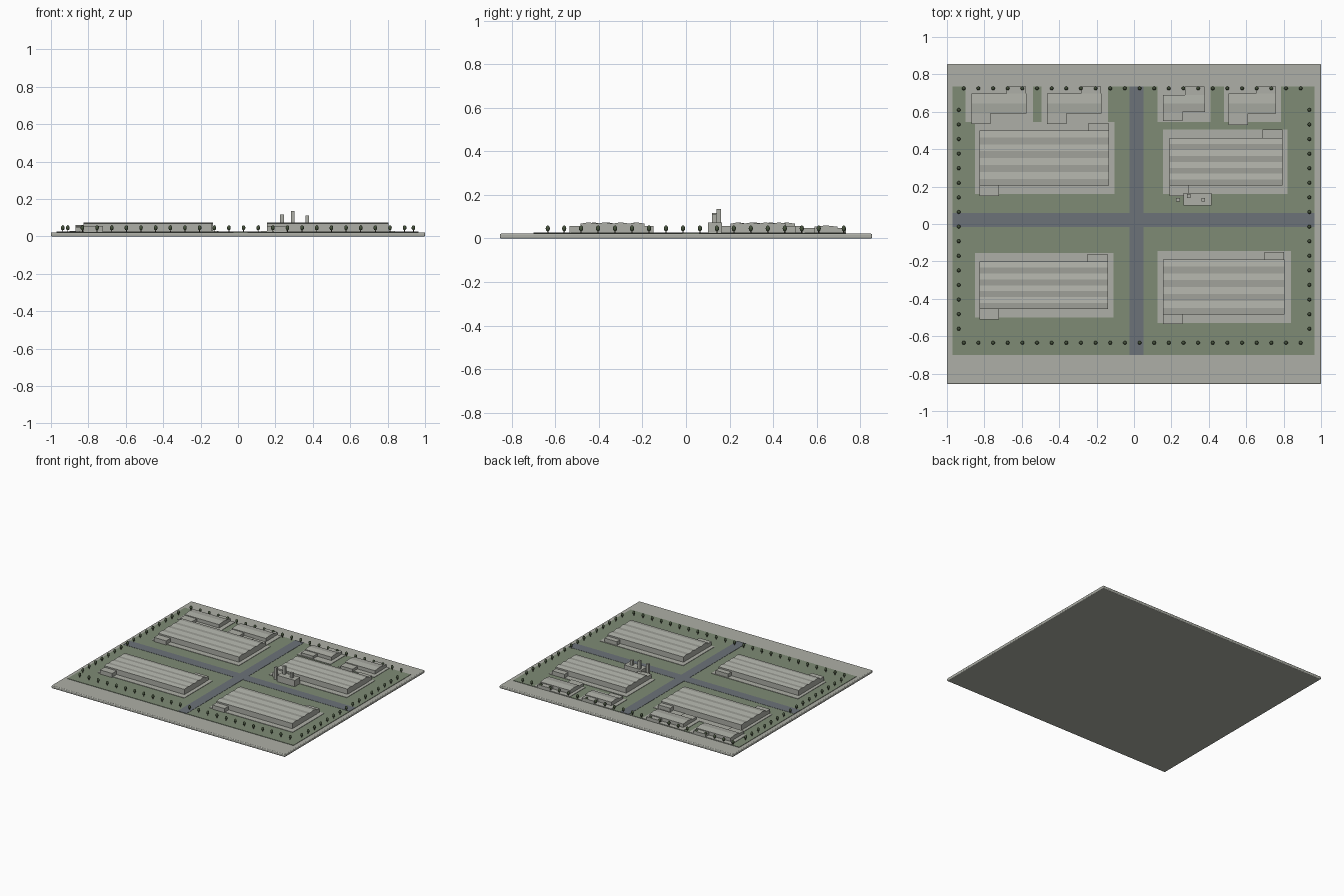
import bpy, bmesh
from mathutils import Matrix

cube = bpy.data.objects.get("Cube")
if cube:
    bpy.data.objects.remove(cube, do_unlink=True)


def material(name, rgb):
    m = bpy.data.materials.new(name)
    m.use_nodes = True
    m.diffuse_color = (*rgb, 1)
    m.node_tree.nodes["Principled BSDF"].inputs["Base Color"].default_value = (*rgb, 1)
    return m


concrete = material("pale concrete", (0.42, 0.43, 0.385))
grass = material("dull green grass", (0.21, 0.26, 0.178))
asphalt = material("blue grey asphalt", (0.15, 0.168, 0.19))
leaf = material("dark green foliage", (0.06, 0.085, 0.045))
bark = material("brown bark", (0.09, 0.07, 0.05))

GROUND = 0.022


def add_object(name, bm, mat):
    bmesh.ops.recalc_face_normals(bm, faces=bm.faces)
    mesh = bpy.data.meshes.new(name)
    bm.to_mesh(mesh)
    bm.free()
    mesh.materials.append(mat)
    obj = bpy.data.objects.new(name, mesh)
    bpy.context.collection.objects.link(obj)
    return obj


def box(name, x0, x1, y0, y1, z0, z1, mat):
    bm = bmesh.new()
    bmesh.ops.create_cube(bm, size=1)
    for v in bm.verts:
        v.co = (x1 if v.co.x > 0 else x0, y1 if v.co.y > 0 else y0, z1 if v.co.z > 0 else z0)
    return add_object(name, bm, mat)


def hall(name, x0, x1, y0, y1, eave, ridge, gables):
    """Side profile with a row of shallow gables, extruded along x."""
    steps = gables * 2
    profile = [(y0, GROUND)]
    for i in range(steps + 1):
        profile.append((y0 + (y1 - y0) * i / steps, ridge if i % 2 else eave))
    profile.append((y1, GROUND))
    bm = bmesh.new()
    face = bm.faces.new([bm.verts.new((x0, y, z)) for y, z in profile])
    out = bmesh.ops.extrude_face_region(bm, geom=[face])
    moved = [g for g in out["geom"] if isinstance(g, bmesh.types.BMVert)]
    bmesh.ops.translate(bm, verts=moved, vec=(x1 - x0, 0, 0))
    add_object(name, bm, concrete)


# Base slab with softened rim
base = box("base_slab", -1, 1, -0.855, 0.855, 0, GROUND, concrete)
bevel = base.modifiers.new("rim", 'BEVEL')
bevel.width = 0.006
bevel.segments = 3

# Lawn and crossing roads
box("lawn", -0.97, 0.965, -0.70, 0.735, GROUND - 0.002, 0.025, grass)
box("long_road", -0.97, 0.965, -0.015, 0.06, GROUND, 0.0265, asphalt)
box("cross_road", -0.025, 0.05, -0.70, 0.735, GROUND, 0.0268, asphalt)

# Paved yards
yards = {
    "back_left": (-0.85, -0.105, 0.16, 0.545),
    "back_right": (0.155, 0.82, 0.16, 0.505),
    "front_left": (-0.85, -0.11, -0.50, -0.155),
    "front_right": (0.125, 0.84, -0.53, -0.145),
    "workshop_a": (-0.90, -0.54, 0.545, 0.735),
    "workshop_b": (-0.495, -0.14, 0.545, 0.735),
    "workshop_c": (0.125, 0.41, 0.545, 0.735),
    "workshop_d": (0.48, 0.785, 0.545, 0.735),
}
for name, area in yards.items():
    box(name + "_yard", *area, GROUND, 0.028, concrete)

# Buildings: hall footprint, front annex edge, back annex edge
large = {
    "back_left": (-0.825, -0.135, 0.205, 0.50, 0.15, 0.54),
    "back_right": (0.19, 0.795, 0.205, 0.46, 0.15, 0.505),
    "front_left": (-0.825, -0.14, -0.455, -0.20, -0.51, -0.16),
    "front_right": (0.155, 0.805, -0.485, -0.19, -0.535, -0.15),
}
small = {
    "workshop_a": (-0.87, -0.575, 0.59, 0.697, 0.535, 0.735),
    "workshop_b": (-0.465, -0.175, 0.59, 0.697, 0.535, 0.735),
    "workshop_c": (0.155, 0.38, 0.60, 0.69, 0.55, 0.735),
    "workshop_d": (0.505, 0.76, 0.59, 0.697, 0.53, 0.735),
}


def building(name, x0, x1, y0, y1, front, back, eave, ridge, gables, annex_top):
    hall(name + "_hall", x0, x1, y0, y1, eave, ridge, gables)
    box(name + "_front_annex", x0, x0 + 0.104, front, y0 + 0.01, GROUND, annex_top, concrete)
    box(name + "_back_annex", x1 - 0.108, x1 - 0.002, y1 - 0.01, back, GROUND, annex_top, concrete)


for name, plan in large.items():
    building(name, *plan, 0.068, 0.074, 4, 0.057)
for name, plan in small.items():
    building(name, *plan, 0.054, 0.06, 1, 0.048)

# Boiler house and chimneys
box("boiler_house", 0.265, 0.415, 0.10, 0.165, GROUND, 0.074, concrete)
for i, (x, y, top) in enumerate([(0.235, 0.13, 0.118), (0.293, 0.15, 0.135), (0.37, 0.13, 0.112)]):
    box(f"chimney_{i + 1}", x - 0.01, x + 0.01, y - 0.01, y + 0.01, GROUND, top, concrete)

# Trees around the lawn, all sharing two meshes
bm = bmesh.new()
bmesh.ops.create_icosphere(bm, subdivisions=2, radius=1,
                           matrix=Matrix.Diagonal((0.01, 0.01, 0.014, 1)))
for f in bm.faces:
    f.smooth = True
crown = add_object("tree_crown", bm, leaf)
bm = bmesh.new()
bmesh.ops.create_cone(bm, cap_ends=True, segments=6, radius1=0.003, radius2=0.002, depth=0.016)
trunk = add_object("tree_trunk", bm, bark)

spots = [(-0.91 + 0.0783 * i, y) for y in (0.725, -0.635) for i in range(24)]
spots += [(x, 0.61 - 0.078 * i) for x in (-0.937, 0.938) for i in range(16)]
for i, (x, y) in enumerate(spots):
    for part, z in ((crown, 0.046), (trunk, 0.03)):
        obj = part if i == 0 else part.copy()
        if i:
            bpy.context.collection.objects.link(obj)
        obj.location = (x, y, z)
